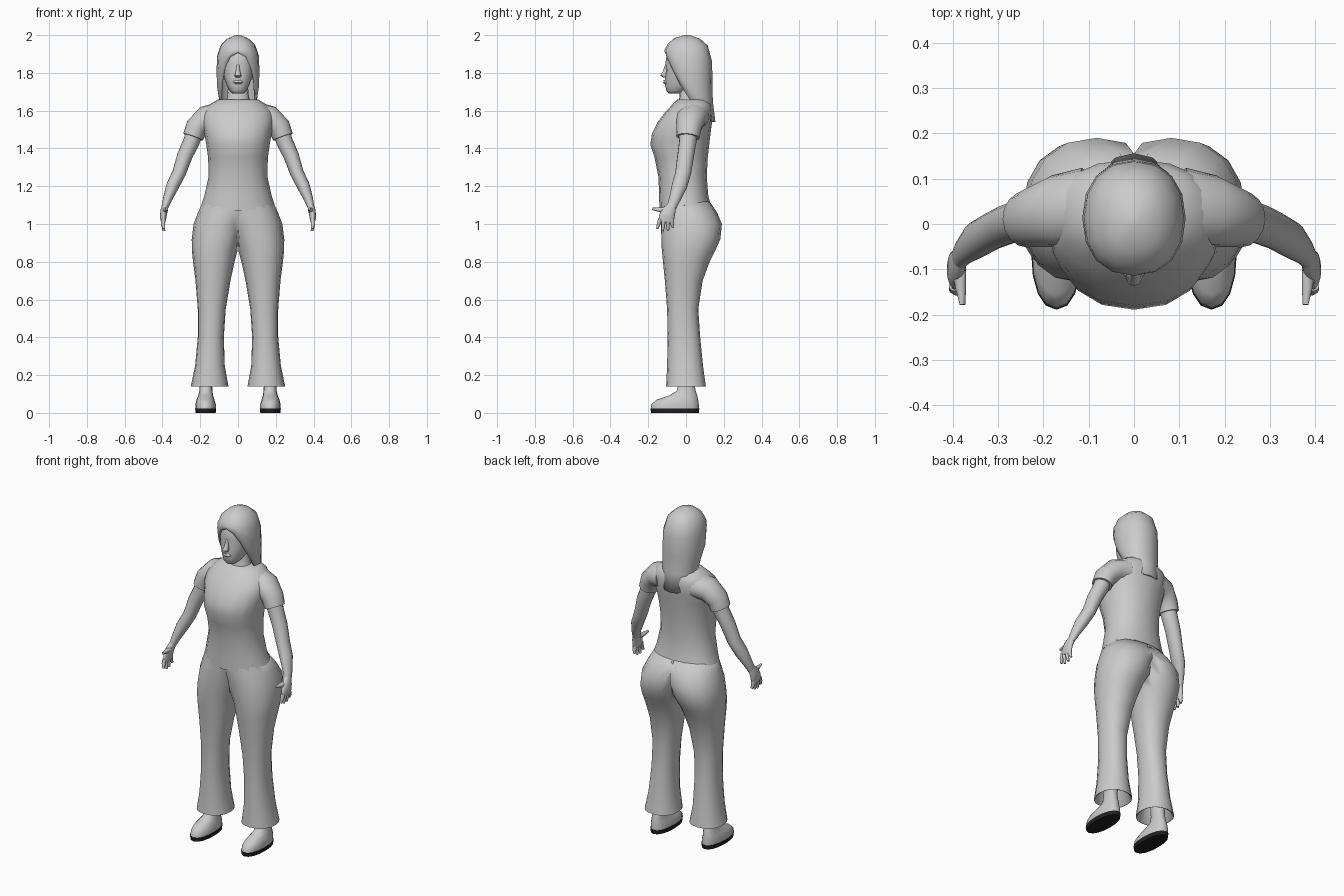
import bpy, bmesh, math
from mathutils import Vector

cube = bpy.data.objects.get("Cube")
if cube:
    bpy.data.objects.remove(cube, do_unlink=True)


def material(name, value):
    mat = bpy.data.materials.new(name)
    mat.use_nodes = True
    color = (value, value, value, 1)
    mat.diffuse_color = color
    shader = mat.node_tree.nodes["Principled BSDF"]
    shader.inputs["Base Color"].default_value = color
    shader.inputs["Roughness"].default_value = 0.8
    return mat


GREY = material("light_grey", 0.6)
BLACK = material("sole_black", 0.015)
SIDES = 16
ANGLES = [math.tau * i / SIDES for i in range(SIDES)]


def soft(value, power=0.9):
    """Slightly squared circle coordinate."""
    return math.copysign(abs(value) ** power, value)


def ring(z, x_in, x_out, y_front, y_back, z_back=None, sag=0, clamp=False):
    """Oval cross-section, optionally tilted to the back and sagging at the sides."""
    z_back = z if z_back is None else z_back
    points = []
    for a in ANGLES:
        x = (x_in + x_out) / 2 + (x_out - x_in) / 2 * soft(math.cos(a))
        t = (1 + soft(math.sin(a))) / 2
        y = y_front + (y_back - y_front) * t
        height = z + (z_back - z) * t - sag * math.cos(a) ** 2
        points.append(Vector((max(x, 0) if clamp else x, y, height)))
    return points


def wide(z, half, *rest):
    """Oval cross-section centred on the body."""
    return ring(z, -half, half, *rest)


def skin(name, rings, mat=GREY, caps=(True, True), mirror=False, seam=False):
    """Bridge cross-sections into one smooth part."""
    bm = bmesh.new()
    loops = [[bm.verts.new(p) for p in points] for points in rings]
    for low, high in zip(loops, loops[1:]):
        for i in range(len(low)):
            j = (i + 1) % len(low)
            bm.faces.new((low[i], low[j], high[j], high[i]))
    for use, loop in zip(caps, (loops[0], loops[-1])):
        if use:
            bm.faces.new(loop)
    bmesh.ops.recalc_face_normals(bm, faces=bm.faces)
    if seam:
        hidden = [f for f in bm.faces if all(v.co.x < 1e-5 for v in f.verts)]
        bmesh.ops.delete(bm, geom=hidden, context="FACES")
    mesh = bpy.data.meshes.new(name)
    bm.to_mesh(mesh)
    bm.free()
    mesh.materials.append(mat)
    mesh.shade_smooth()
    mesh.set_sharp_from_angle(angle=math.radians(65))
    obj = bpy.data.objects.new(name, mesh)
    bpy.context.collection.objects.link(obj)
    if mirror:
        mod = obj.modifiers.new("Mirror", "MIRROR")
        mod.use_clip = True
        mod.merge_threshold = 0.0005
    return obj


def tube(name, path, mirror=True):
    """Limb along a path of (x, y, z, depth radius, width radius)."""
    centres = [Vector(p[:3]) for p in path]
    rings = []
    for i, p in enumerate(path):
        along = (centres[min(i + 1, len(path) - 1)] - centres[max(i - 1, 0)]).normalized()
        depth = Vector((0, 1, 0))
        depth = (depth - along * depth.dot(along)).normalized()
        width = along.cross(depth)
        rings.append([centres[i] + depth * p[3] * math.sin(a) + width * p[4] * math.cos(a)
                      for a in ANGLES])
    return skin(name, rings, mirror=mirror)


# Trousers: one half with a recessed hem, mirrored at the centre seam
trouser_rows = [
    (.30, .10, .20, -.07, .06), (.145, .06, .24, -.095, .095),
    (.14, .05, .25, -.105, .105), (.25, .07, .227, -.1, .09),
    (.40, .075, .213, -.097, .075), (.55, .065, .213, -.1, .065),
    (.70, .04, .225, -.112, .088), (.80, .018, .238, -.122, .125),
    (.86, .002, .244, -.128, .155), (.92, -.03, .245, -.13, .182),
    (1.0, -.07, .235, -.133, .19), (1.06, -.13, .212, -.135, .165),
    (1.12, -.18, .185, -.135, .125)]
skin("trousers", [ring(*row, clamp=True) for row in trouser_rows],
     mirror=True, seam=True)

# Shirt body, hem dipping at front and back, running up into the neck
shirt_rows = [
    (1.07, .195, -.141, .135, 1.08, -.025), (1.15, .178, -.142, .118),
    (1.25, .156, -.146, .11), (1.35, .158, -.166, .115),
    (1.42, .168, -.189, .123), (1.48, .178, -.18, .13),
    (1.54, .19, -.15, .138), (1.59, .188, -.112, .142),
    (1.63, .155, -.075, .136), (1.66, .105, -.046, .115)]
skin("shirt", [wide(*row) for row in shirt_rows])
skin("neck", [wide(1.62, .085, -.05, .09), wide(1.67, .058, -.035, .07),
              wide(1.76, .05, -.03, .07)])

# Sleeves and arms
tube("sleeves", [(.10, .04, 1.57, .085, .075), (.17, .028, 1.56, .08, .066),
                 (.22, .015, 1.51, .066, .06), (.238, .01, 1.46, .062, .055)])
tube("arms", [(.22, .012, 1.52, .05, .045), (.245, .01, 1.44, .046, .044),
              (.282, -.002, 1.36, .044, .041), (.312, -.015, 1.27, .042, .036),
              (.347, -.035, 1.20, .041, .034), (.374, -.06, 1.13, .03, .024),
              (.386, -.076, 1.09, .026, .018)])

# Hands with four fingers and a thumb
tube("palms", [(.384, -.073, 1.1, .024, .018), (.392, -.09, 1.07, .036, .019),
               (.396, -.103, 1.035, .042, .017), (.396, -.108, 1.01, .038, .012)])
for number, (lean, tip) in enumerate([(-.015, .975), (-.006, .963), (.002, .965), (.008, .98)]):
    y = -.137 + number * .02
    tube("finger_%d" % (number + 1),
         [(.396, y, 1.025, .011, .012), (.397, y + lean / 2, 1.0, .01, .011),
          (.392, y + lean, tip, .006, .007)])
tube("thumbs", [(.388, -.095, 1.075, .018, .014), (.382, -.14, 1.075, .012, .012),
                (.378, -.178, 1.08, .006, .007)])

# Head and facial features
head_rows = [
    (1.69, .028, -.092, -.03), (1.705, .045, -.104, .0), (1.735, .06, -.11, .05),
    (1.78, .076, -.112, .08), (1.81, .083, -.106, .09), (1.85, .088, -.109, .1),
    (1.90, .086, -.102, .11), (1.95, .06, -.07, .08)]
skin("head", [wide(*row) for row in head_rows])
skin("nose", [wide(1.775, .012, -.118, -.09), wide(1.785, .018, -.136, -.09),
              wide(1.81, .011, -.122, -.09), wide(1.845, .007, -.11, -.09)])
skin("lips", [wide(1.74, .012, -.113, -.09), wide(1.748, .025, -.121, -.09),
              wide(1.755, .026, -.117, -.09), wide(1.763, .012, -.121, -.09)])

# Hair: tilted cross-sections opening around the face, tapering down the back
hair_rows = [
    (2.0, .012, -.005, .02), (1.985, .055, -.06, .075, 1.98),
    (1.955, .09, -.095, .115, 1.945), (1.925, .11, -.112, .138, 1.86),
    (1.917, .114, -.114, .14, 1.76, .03), (1.912, .11, -.113, .142, 1.65, .06),
    (1.907, .096, -.11, .156, 1.54, .07)]
hair = skin("hair", [wide(*row) for row in hair_rows], caps=(True, False))
rim = hair.modifiers.new("Rim", "SOLIDIFY")
rim.thickness = 0.01
rim.offset = -1

# Feet with dark soles
foot_rows = [
    (.022, .117, .225, -.186, .068), (.045, .117, .225, -.184, .068),
    (.07, .125, .22, -.155, .064), (.092, .132, .21, -.09, .06),
    (.115, .135, .205, -.05, .052), (.15, .137, .203, -.042, .045),
    (.31, .13, .205, -.05, .05)]
skin("feet", [ring(*row) for row in foot_rows], mirror=True)
skin("soles", [ring(0, .118, .224, -.184, .068), ring(.024, .115, .227, -.189, .071)],
     BLACK, mirror=True)
